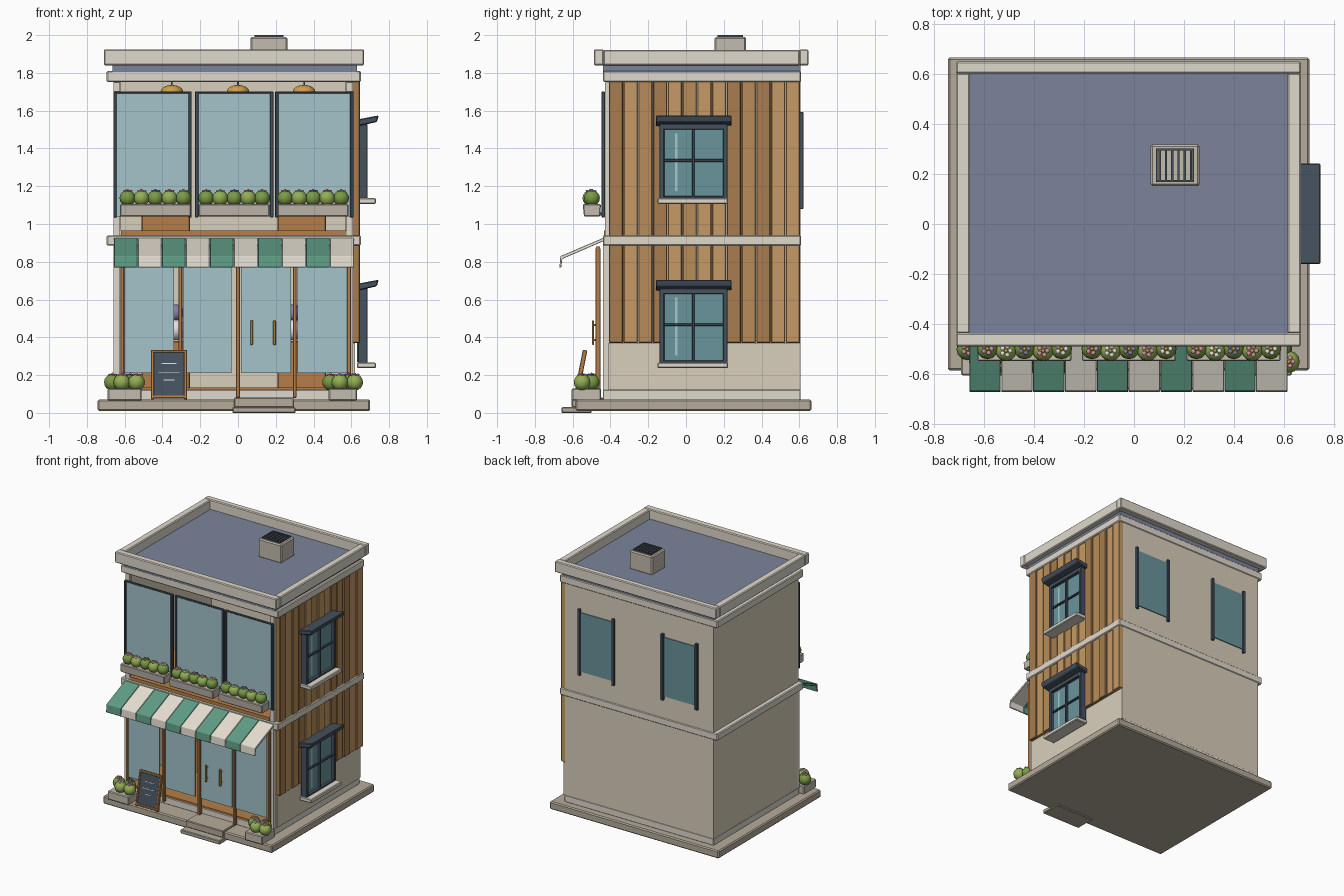
import bpy, bmesh, math
from mathutils import Matrix, Vector

if "Cube" in bpy.data.objects:
    bpy.data.objects.remove(bpy.data.objects["Cube"])

def mat(name, hexcol):
    m = bpy.data.materials.new(name)
    c = [int(hexcol[i:i + 2], 16) / 255 for i in (0, 2, 4)]
    m.diffuse_color = [((v + 0.055) / 1.055) ** 2.4 for v in c] + [1]
    m.use_nodes = True
    m.node_tree.nodes["Principled BSDF"].inputs["Base Color"].default_value = m.diffuse_color
    return m

STUCCO, TRIM, STONE = mat("stucco", "D9CFBB"), mat("trim", "E0DACD"), mat("stone", "B5AB9B")
WOODS = [mat("wood_dark", "A87D50"), mat("wood_light", "C59A66"), mat("wood_mid", "B88C59")]
WOOD, DARK, ROOF = mat("wood", "B57F48"), mat("slate", "46525E"), mat("roof", "7B849B")
GLASS, TEAL, SHINE = mat("shop_glass", "A3C3CB"), mat("window_glass", "6A949C"), mat("shine", "A9C7C9")
GREEN, WHITE, GOLD = mat("awning_green", "5F9C85"), mat("awning_white", "E5DFD2"), mat("gold", "D0A04A")
LEAF, LEAF2 = mat("leaf", "7A9A45"), mat("leaf_light", "94AE55")
PINK, PALE, VIOLET = mat("pink", "D88FA6"), mat("pale_petal", "EADDE2"), mat("violet", "8A7DA8")
PLANTER = mat("planter", "C4BBAF")

def finish(name, bm, m, bevel=0, smooth=False):
    bmesh.ops.recalc_face_normals(bm, faces=bm.faces)
    me = bpy.data.meshes.new(name)
    for f in bm.faces:
        f.smooth = smooth
    bm.to_mesh(me)
    bm.free()
    me.materials.append(m)
    ob = bpy.data.objects.new(name, me)
    bpy.context.collection.objects.link(ob)
    if bevel:
        b = ob.modifiers.new("bevel", "BEVEL")
        b.width, b.segments = bevel, 1
    return ob

def boxes(name, m, *bounds, bevel=0):
    """One object made of boxes given as x0, x1, y0, y1, z0, z1."""
    bm = bmesh.new()
    for x0, x1, y0, y1, z0, z1 in bounds:
        t = Matrix.Translation(((x0 + x1) / 2, (y0 + y1) / 2, (z0 + z1) / 2))
        s = Matrix.Diagonal((x1 - x0, y1 - y0, z1 - z0, 1))
        bmesh.ops.create_cube(bm, size=1, matrix=t @ s)
    return finish(name, bm, m, bevel)

def prism(name, m, profile, axis, a, b, bevel=0):
    """Extrude a (side, z) profile along x or y from a to b."""
    bm = bmesh.new()
    co = (lambda p: (a, p[0], p[1])) if axis == "x" else (lambda p: (p[0], a, p[1]))
    f = bm.faces.new([bm.verts.new(co(p)) for p in profile])
    r = bmesh.ops.extrude_face_region(bm, geom=[f])
    d = Vector((b - a, 0, 0)) if axis == "x" else Vector((0, b - a, 0))
    bmesh.ops.translate(bm, vec=d, verts=[v for v in r["geom"] if isinstance(v, bmesh.types.BMVert)])
    return finish(name, bm, m, bevel)

def balls(name, m, centres, r, squash=1):
    bm = bmesh.new()
    for c in centres:
        t = Matrix.Translation(c) @ Matrix.Diagonal((1, 1, squash, 1))
        bmesh.ops.create_uvsphere(bm, u_segments=12, v_segments=8, radius=r, matrix=t)
    return finish(name, bm, m, smooth=True)

# base, entrance steps and plinth
boxes("base", STONE, (-.743, .70, -.585, .664, .01, .07), bevel=.008)
boxes("entrance_steps", STONE, (-.03, .305, -.66, -.5, 0, .03), (-.02, .295, -.605, -.44, .03, .082), bevel=.005)
boxes("plinth", TRIM, (-.66, .612, -.44, .607, .068, .122), bevel=.004)

# shell walls, open at the front
boxes("walls", STUCCO, (-.66, -.62, -.41, .605, .12, 1.76), (.57, .61, -.41, .605, .12, 1.76),
      (-.62, .57, .565, .605, .12, 1.76))
boxes("front_pillars", TRIM, (-.66, -.625, -.44, -.41, .12, .89), (.575, .61, -.44, -.41, .12, .89),
      (-.66, -.625, -.43, -.41, .94, 1.75), (.575, .61, -.43, -.41, .94, 1.75))
boxes("lower_right_wall", STUCCO, (.61, .62, -.41, .605, .12, .37))

# timber cladding on the right wall
w = 1.015 / 13
for i in range(13):
    y = -.41 + i * w
    boxes(f"cladding_{i}", WOODS[(0, 1, 2, 0, 1, 2, 1, 1, 0, 2, 0, 1, 1)[i]],
          (.605, .638 if i % 2 else .645, y + .002, y + w - .002, .37, 1.755), bevel=.004)

# horizontal bands, roof and parapet
for n, z0, z1 in (("middle", .885, .94), ("upper", 1.752, 1.81)):
    boxes(n + "_band", TRIM, (-.695, .65, -.44, .61, z0, z1), bevel=.006)
boxes("roof_deck", ROOF, (-.665, .63, -.44, .605, 1.805, 1.85))
boxes("parapet", TRIM, (-.71, -.655, -.437, .602, 1.84, 1.922), (.612, .667, -.437, .602, 1.84, 1.922),
      (-.71, .667, .60, .648, 1.84, 1.925), (-.71, .667, -.488, -.435, 1.84, 1.925), bevel=.006)

# roof vent with grille
boxes("roof_vent", PLANTER, (.066, .262, .152, .318, 1.845, 1.99), bevel=.008)
bars = [(.098 + i * .025, .107 + i * .025, .172, .298, 1.985, 2) for i in range(6)]
boxes("vent_grille", DARK, (.088, .24, .168, .176, 1.985, 2), (.088, .24, .294, .302, 1.985, 2),
      (.088, .094, .168, .302, 1.985, 2), (.234, .24, .168, .302, 1.985, 2), *bars)

# interior: floors, counters and goods, pendant lamps
boxes("floors", WOOD, (-.62, .575, -.435, .565, .12, .135), (-.62, .575, -.435, .565, .94, .966))
boxes("counters", WOOD, *[(x, x + .255, .0, .22, z, z + .25) for x in (-.51, .21) for z in (.13, .96)], bevel=.005)
goods = [(x, .1, z) for x in (-.45, -.33, .29, .4) for z in (.44, .53)]
balls("goods_pale", PALE, goods[::2], .055)
balls("goods_violet", VIOLET, goods[1::2], .045)
balls("pendant_lamps", GOLD, [(x, -.2, 1.70) for x in (-.35, 0, .35)], .06, .6)
boxes("lamp_cords", DARK, *[(x - .004, x + .004, -.204, -.196, 1.71, 1.76) for x in (-.35, 0, .35)])

# shop front: glass, timber posts and door handles
boxes("shop_glass", GLASS, *[(a, b, -.472, -.462, .21, .865) for a, b in
      ((-.605, -.34), (-.29, -.035), (.015, .28), (.315, .58))])
boxes("shop_posts", WOOD, *[(x - .01, x + .01, -.48, -.452, z, .87) for x, z in
      ((-.612, .12), (-.305, .1), (0, .08), (.3, .08), (.588, .12))], bevel=.003)
boxes("shop_rail", WOOD, (-.622, .598, -.477, -.455, .862, .88))
boxes("door_handles", GOLD, *[(x - .007, x + .007, -.498, -.486, .36, .49) for x in (.072, .193)],
      *[(x - .004, x + .004, -.488, -.47, z, z + .01) for x in (.072, .193) for z in (.38, .46)], bevel=.003)

# upper front windows
for i, x0 in enumerate((-.66, -.228, .197)):
    x1 = x0 + .415
    boxes(f"upper_frame_{i}", DARK, (x0, x0 + .018, -.447, -.428, 1.035, 1.70),
          (x1 - .018, x1, -.447, -.428, 1.035, 1.70), (x0, x1, -.445, -.43, 1.69, 1.702), bevel=.003)
    boxes(f"upper_glass_{i}", GLASS, (x0 + .015, x1 - .015, -.441, -.434, 1.04, 1.692))

# side windows with hood and sill
for n, z in (("lower", .265), ("upper", 1.135)):
    boxes(n + "_side_frame", DARK, (.635, .685, -.14, -.115, z, z + .39), (.635, .685, .195, .22, z, z + .39),
          (.635, .685, -.14, .22, z + .365, z + .395), (.635, .685, -.14, .22, z, z + .012),
          (.635, .678, .032, .046, z, z + .37), (.635, .676, -.12, .2, z + .194, z + .208), bevel=.003)
    boxes(n + "_side_glass", TEAL, (.63, .662, -.12, .2, z + .005, z + .37))
    boxes(n + "_side_shine", SHINE, (.66, .665, -.058, -.045, z + .04, z + .345))
    boxes(n + "_side_sill", TRIM, (.63, .73, -.15, .222, z - .028, z + .002), bevel=.005)
    prism(n + "_side_hood", DARK, [(.63, z + .382), (.735, z + .405), (.745, z + .44), (.63, z + .418)],
          "y", -.16, .242, .005)

# back windows
for i, x in enumerate((-.53, .18)):
    boxes(f"back_frame_{i}", DARK, (x, x + .022, .60, .622, 1.08, 1.592),
          (x + .29, x + .312, .60, .622, 1.08, 1.592), bevel=.003)
    boxes(f"back_glass_{i}", TEAL, (x + .02, x + .292, .60, .612, 1.11, 1.565))

# striped awning with hanging valance
prof = [(-.43, .93), (-.665, .83), (-.67, .77), (-.66, .77), (-.655, .815), (-.43, .912)]
for i in range(10):
    a = -.658 + i * .1272
    prism(f"awning_stripe_{i}", WHITE if i % 2 else GREEN, prof, "x", a + .001, a + .126, .002)

def flowers(name, centres, r):
    """Round clipped plants, each topped by a small blossom."""
    balls(name + "_plants", LEAF, centres[::2], r)
    balls(name + "_plants_light", LEAF2, centres[1::2], r)
    for k, m in enumerate((PINK, PALE, VIOLET)):
        petals = [(x + .017 * math.cos(a * math.tau / 5), y + .017 * math.sin(a * math.tau / 5), z + r - .004)
                  for x, y, z in centres[k::3] for a in range(5)]
        if petals:
            balls(f"{name}_petals_{k}", m, petals, .009, .6)
    balls(name + "_buds", GOLD, [(x, y, z + r) for x, y, z in centres], .007)

# window boxes
for i, x0 in enumerate((-.625, -.208, .21)):
    prism(f"window_box_{i}", PLANTER, [(-.54, 1.04), (-.455, 1.04), (-.45, 1.105), (-.547, 1.105)],
          "x", x0, x0 + .375, .005)
    flowers(f"window_box_{i}", [(x0 + .04 + j * .074, -.502 + .004 * (-1) ** j, 1.137) for j in range(5)], .042)
boxes("window_box_brackets", DARK, *[(x - .006, x + .006, -.47, -.435, 1.045, 1.06)
      for x in (-.55, -.33, -.13, .1, .28, .51)])

# ground planters
for n, x0, x1 in (("left", -.69, -.51), ("right", .48, .63)):
    boxes(n + "_planter", PLANTER, (x0, x1, -.605, -.45, .065, .13), bevel=.006)
    c = (x0 + x1) / 2
    flowers(n + "_planter", [(c + dx, y, .162) for dx, y in
            ((-.065, -.5), (-.015, -.55), (.03, -.5), (.063, -.55))], .044)

# leaning chalkboard
board = [boxes("chalkboard_frame", WOOD, (-.095, -.08, -.012, .012, 0, .265), (.08, .095, -.012, .012, 0, .265),
               (-.095, .095, -.012, .012, .25, .265), (-.095, .095, -.012, .012, .005, .02), bevel=.003),
         boxes("chalkboard_panel", DARK, (-.082, .082, -.006, .008, .015, .255)),
         boxes("chalk_strokes", WHITE, *[(-h, h, -.008, -.005, z, z + .004)
               for h, z in ((.04, .19), (.055, .14), (.03, .1))])]
for ob in board:
    ob.location = (-.365, -.585, .072)
    ob.rotation_euler.x = math.radians(-11)
